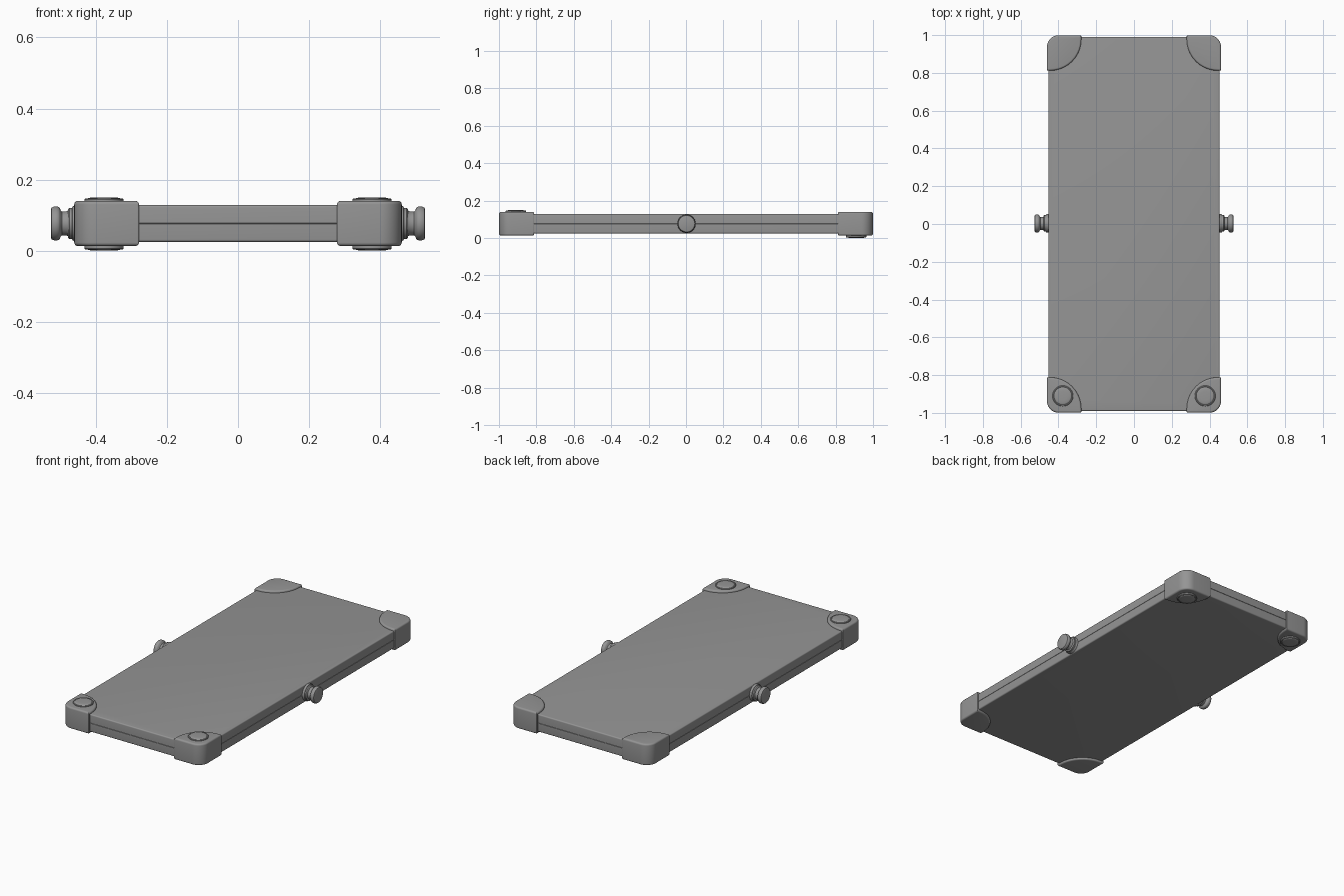
import bpy, bmesh, math
from mathutils import Matrix, Vector

if "Cube" in bpy.data.objects:
    bpy.data.objects.remove(bpy.data.objects["Cube"])

MID = 0.0765  # mid height of the board

# dark grey shared by all parts
grey = bpy.data.materials.new("dark_grey")
grey.diffuse_color = (0.3, 0.3, 0.3, 1)
grey.use_nodes = True
grey.node_tree.nodes["Principled BSDF"].inputs["Base Color"].default_value = grey.diffuse_color


def finish(bm, name, angle=35):
    bmesh.ops.remove_doubles(bm, verts=bm.verts, dist=1e-6)
    bmesh.ops.recalc_face_normals(bm, faces=bm.faces)
    me = bpy.data.meshes.new(name)
    bm.to_mesh(me)
    bm.free()
    me.materials.append(grey)
    ob = bpy.data.objects.new(name, me)
    bpy.context.collection.objects.link(ob)
    bpy.ops.object.select_all(action='DESELECT')
    ob.select_set(True)
    bpy.context.view_layer.objects.active = ob
    bpy.ops.object.shade_smooth_by_angle(angle=math.radians(angle))
    return ob


def outline(x0, x1, y0, y1, radii, inset, n=10):
    """Rounded rectangle, one radius per corner, starting at (x1, y1)."""
    pts = []
    corners = [(x1, y1, -1, -1), (x0, y1, 1, -1), (x0, y0, 1, 1), (x1, y0, -1, 1)]
    for k, ((x, y, sx, sy), r) in enumerate(zip(corners, radii)):
        rr = max(r - inset, 0.002)
        cx, cy = x + sx * (inset + rr), y + sy * (inset + rr)
        for i in range(n + 1):
            a = math.pi / 2 * (k + i / n)
            pts.append((cx + rr * math.cos(a), cy + rr * math.sin(a)))
    return pts


def loft(name, rect, radii, levels, flip=(1, 1)):
    """Stack inset copies of a rounded outline; levels are (z, inset)."""
    bm = bmesh.new()
    rings = [[bm.verts.new((x * flip[0], y * flip[1], z))
              for x, y in outline(*rect, radii, inset)] for z, inset in levels]
    n = len(rings[0])
    for a, b in zip(rings, rings[1:]):
        for i in range(n):
            j = (i + 1) % n
            bm.faces.new((a[i], a[j], b[j], b[i]))
    bm.faces.new(rings[0][::-1])
    bm.faces.new(rings[-1])
    return finish(bm, name)


def lathe(name, profile, place, steps=40):
    """Turn a (radius, height) profile around z, then move it into place."""
    bm = bmesh.new()
    vs = [bm.verts.new((r, 0, h)) for r, h in profile]
    es = [bm.edges.new(p) for p in zip(vs, vs[1:])]
    bmesh.ops.spin(bm, geom=vs + es, cent=(0, 0, 0), axis=(0, 0, 1),
                   angle=2 * math.pi, steps=steps)
    bmesh.ops.transform(bm, matrix=place, verts=bm.verts)
    return finish(bm, name)


def rounded_levels(half, r, n=5):
    """Upper edge rounding as (height above middle, inset)."""
    return [(half - r + r * math.sin(math.pi / 2 * i / n),
             r - r * math.cos(math.pi / 2 * i / n)) for i in range(n + 1)]


# board: two rounded halves meeting in a thin seam groove
upper = [(0.0, 0.002), (0.001, 0.0)] + rounded_levels(0.052, 0.007)
board_levels = [(MID - z, i) for z, i in reversed(upper)] + \
               [(MID + z, i) for z, i in upper[1:]]
loft("board", (-0.453, 0.453, -0.99, 0.99), [0.07] * 4, board_levels)

# corner guards, square outside with a large round toward the middle
guard = rounded_levels(0.0635, 0.010)
guard_levels = [(MID - z, i) for z, i in reversed(guard)] + \
               [(MID + z, i) for z, i in guard]
for sx in (-1, 1):
    for sy in (-1, 1):
        side = ("left" if sx < 0 else "right") + ("_front" if sy < 0 else "_back")
        loft("corner_guard_" + side, (0.279, 0.461, 0.812, 0.999),
             [0.062, 0.004, 0.165, 0.004], guard_levels, (sx, sy))

# round pads: on top at the front, underneath at the back
pad = [(0.055, -0.005), (0.055, 0.004), (0.053, 0.0065), (0.049, 0.0072),
       (0.047, 0.006), (0.045, 0.0075), (0.039, 0.009), (0.025, 0.0098), (0, 0.010)]
for sx in (-1, 1):
    side = "left" if sx < 0 else "right"
    lathe("top_pad_" + side, pad,
          Matrix.Translation((sx * 0.377, -0.91, MID + 0.0635)))
    lathe("bottom_pad_" + side, pad,
          Matrix.Translation((sx * 0.377, 0.91, MID - 0.0665)) @ Matrix.Rotation(math.pi, 4, 'X'))

# side knobs: stepped collar, neck and flat head
knob = [(0.049, -0.01), (0.049, 0.010), (0.047, 0.013), (0.044, 0.014),
        (0.044, 0.022), (0.041, 0.025), (0.036, 0.026), (0.034, 0.030),
        (0.034, 0.043), (0.037, 0.046), (0.044, 0.049), (0.047, 0.053),
        (0.048, 0.060), (0.047, 0.067), (0.044, 0.072), (0.038, 0.074), (0, 0.074)]
for sx in (-1, 1):
    lathe("side_knob_" + ("left" if sx < 0 else "right"), knob,
          Matrix.Translation((sx * 0.453, 0.003, MID)) @ Matrix.Rotation(sx * math.pi / 2, 4, 'Y'))
